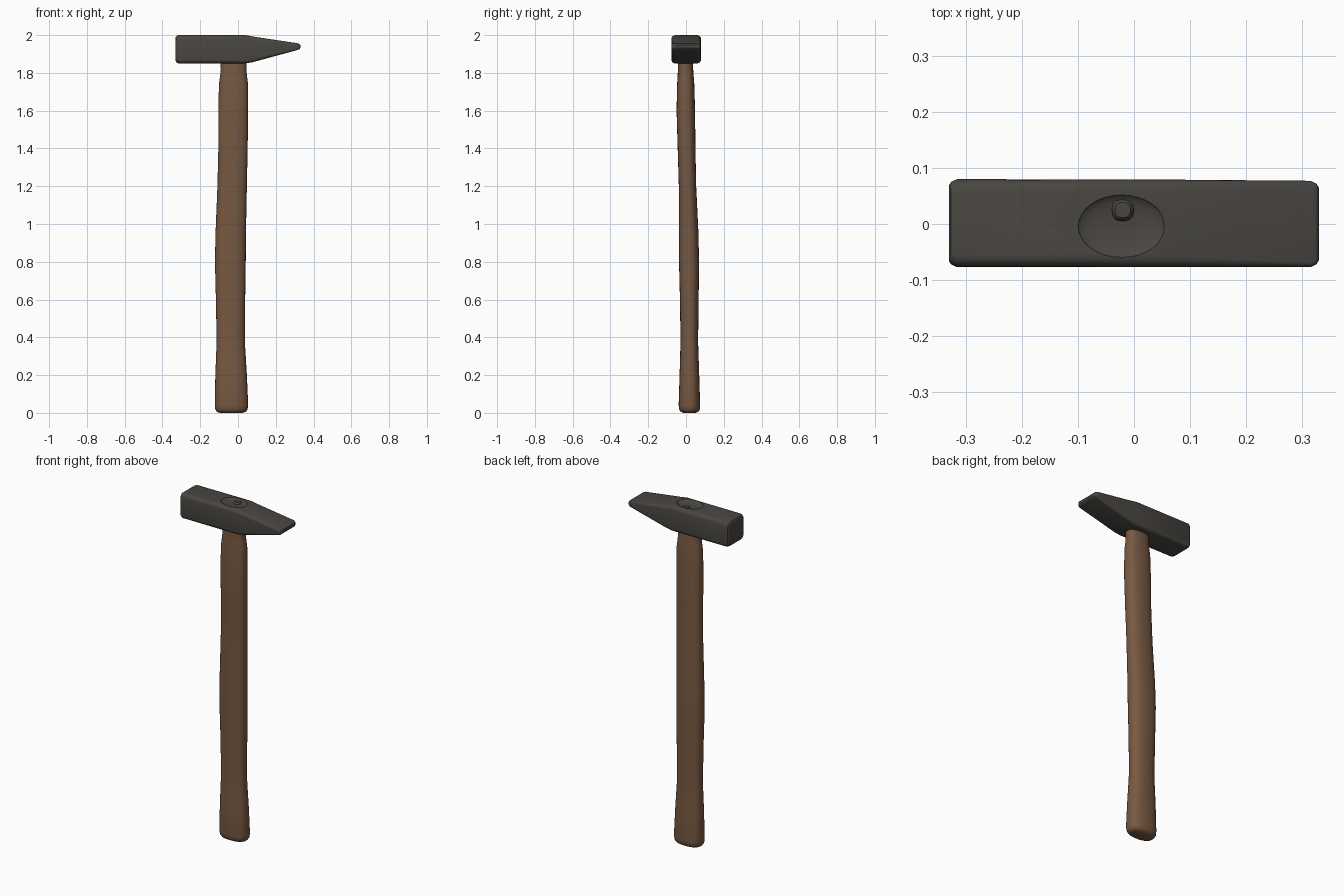
import bpy, bmesh, math
from mathutils import Vector

if "Cube" in bpy.data.objects:
    bpy.data.objects.remove(bpy.data.objects["Cube"])


def material(name, rgb):
    m = bpy.data.materials.new(name)
    m.diffuse_color = (*rgb, 1)
    m.use_nodes = True
    m.node_tree.nodes["Principled BSDF"].inputs["Base Color"].default_value = m.diffuse_color
    return m


STEEL = material("dark steel", (0.068, 0.062, 0.054))
WOOD = material("brown wood", (0.185, 0.1, 0.055))


def loft(name, rings, mat):
    """Skin a list of equal-length point rings and cap both ends."""
    bm = bmesh.new()
    rows = [[bm.verts.new(p) for p in ring] for ring in rings]
    n = len(rows[0])
    for a, b in zip(rows, rows[1:]):
        for i in range(n):
            j = (i + 1) % n
            bm.faces.new((a[i], a[j], b[j], b[i]))
    bm.faces.new(rows[0][::-1])
    bm.faces.new(rows[-1])
    bmesh.ops.recalc_face_normals(bm, faces=bm.faces[:])
    me = bpy.data.meshes.new(name)
    bm.to_mesh(me)
    bm.free()
    ob = bpy.data.objects.new(name, me)
    bpy.context.collection.objects.link(ob)
    me.materials.append(mat)
    return ob


def activate(ob):
    bpy.ops.object.select_all(action='DESELECT')
    ob.select_set(True)
    bpy.context.view_layer.objects.active = ob


def smooth(ob, angle=35):
    activate(ob)
    bpy.ops.object.shade_smooth_by_angle(angle=math.radians(angle))


def rounded_rect(x, y0, y1, z0, z1, r, steps=4):
    """Rounded rectangle in the plane of constant x."""
    pts = []
    corners = [(y1 - r, z1 - r), (y0 + r, z1 - r), (y0 + r, z0 + r), (y1 - r, z0 + r)]
    for k, (cy, cz) in enumerate(corners):
        for s in range(steps + 1):
            a = math.pi / 2 * (k + s / steps)
            pts.append((x, cy + r * math.cos(a), cz + r * math.sin(a)))
    return pts


def oval(z, x0, x1, y0, y1, n=32, power=2.4):
    """Squarish oval in the plane of constant z."""
    pts = []
    for i in range(n):
        c, s = math.cos(2 * math.pi * i / n), math.sin(2 * math.pi * i / n)
        px = math.copysign(abs(c) ** (2 / power), c)
        py = math.copysign(abs(s) ** (2 / power), s)
        pts.append(((x0 + x1) / 2 + px * (x1 - x0) / 2, (y0 + y1) / 2 + py * (y1 - y0) / 2, z))
    return pts


# Head: square striking face on -x, wedge-shaped peen on +x
head = loft("hammer_head", [
    rounded_rect(-0.33, -0.066, 0.068, 1.863, 1.988, 0.018),
    rounded_rect(-0.326, -0.072, 0.075, 1.855, 1.995, 0.021),
    rounded_rect(-0.315, -0.077, 0.08, 1.85, 2.0, 0.022),
    rounded_rect(0.04, -0.077, 0.079, 1.85, 2.0, 0.02),
    rounded_rect(0.075, -0.077, 0.079, 1.856, 1.993, 0.018),
    rounded_rect(0.315, -0.077, 0.077, 1.921, 1.957, 0.009),
    rounded_rect(0.325, -0.072, 0.072, 1.925, 1.953, 0.008),
    rounded_rect(0.33, -0.064, 0.064, 1.931, 1.947, 0.006),
], STEEL)

# Shallow dished eye pressed into the top
bpy.ops.mesh.primitive_uv_sphere_add(segments=32, ring_count=16, radius=1, location=(-0.022, -0.004, 2.001))
cutter = bpy.context.object
cutter.name = "eye_cutter"
cutter.scale = (0.078, 0.056, 0.016)
cutter.hide_render = True
cutter.data.materials.append(STEEL)
cut = head.modifiers.new("eye", 'BOOLEAN')
cut.object, cut.operation, cut.solver = cutter, 'DIFFERENCE', 'EXACT'
activate(head)
bpy.ops.object.modifier_apply(modifier="eye")
bpy.data.objects.remove(cutter)
smooth(head, 25)

# Small wedge plug inside the eye
plug = loft("eye_wedge", [oval(z, -0.02 - r, -0.02 + r, 0.025 - r, 0.025 + r, 12)
                          for z, r in ((1.975, 0.022), (1.992, 0.019), (1.997, 0.014))], STEEL)
smooth(plug)

# Handle: z, x range, y range of each section
handle = loft("handle", [oval(*s) for s in (
    (0.0, -0.095, 0.025, -0.015, 0.05),
    (0.006, -0.112, 0.042, -0.028, 0.065),
    (0.018, -0.12, 0.05, -0.036, 0.073),
    (0.04, -0.123, 0.054, -0.039, 0.075),
    (0.2, -0.12, 0.047, -0.034, 0.07),
    (0.38, -0.113, 0.036, -0.029, 0.064),
    (0.6, -0.117, 0.038, -0.032, 0.067),
    (0.8, -0.122, 0.041, -0.037, 0.069),
    (0.95, -0.119, 0.042, -0.038, 0.066),
    (1.2, -0.109, 0.047, -0.038, 0.054),
    (1.4, -0.104, 0.051, -0.044, 0.05),
    (1.6, -0.104, 0.054, -0.05, 0.048),
    (1.74, -0.101, 0.053, -0.047, 0.044),
    (1.79, -0.094, 0.047, -0.044, 0.04),
    (1.82, -0.091, 0.044, -0.043, 0.038),
    (1.87, -0.096, 0.047, -0.043, 0.038),
)], WOOD)
smooth(handle, 40)
